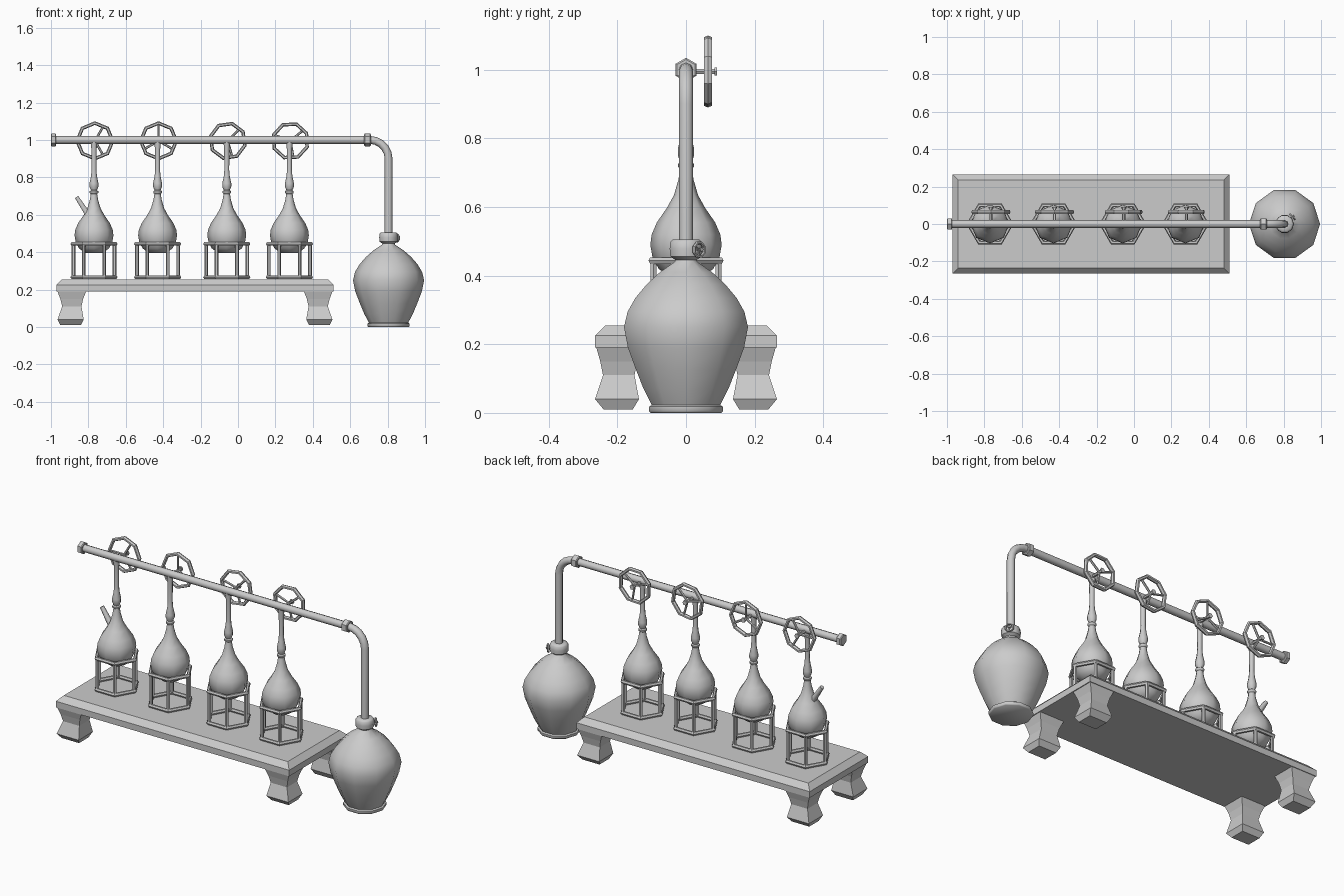
import bpy, bmesh
from math import radians, sin, cos, pi
from mathutils import Vector, Matrix

if "Cube" in bpy.data.objects:
    bpy.data.objects.remove(bpy.data.objects["Cube"])


def finish(name, bm, angle=None, mat=None):
    bmesh.ops.recalc_face_normals(bm, faces=bm.faces)
    me = bpy.data.meshes.new(name)
    bm.to_mesh(me)
    bm.free()
    if angle:
        me.shade_smooth()
        me.set_sharp_from_angle(angle=radians(angle))
    ob = bpy.data.objects.new(name, me)
    bpy.context.collection.objects.link(ob)
    if mat:
        ob.matrix_world = mat
    return ob


def loft(bm, rings):
    """Skin a list of equal-length point rings and cap both ends."""
    vs = [[bm.verts.new(p) for p in r] for r in rings]
    n = len(vs[0])
    for a, b in zip(vs, vs[1:]):
        for i in range(n):
            j = (i + 1) % n
            bm.faces.new((a[i], a[j], b[j], b[i]))
    bm.faces.new(vs[0][::-1])
    bm.faces.new(vs[-1])


def circle(r, z, n):
    return [Vector((r * cos(2 * pi * i / n), r * sin(2 * pi * i / n), z)) for i in range(n)]


def lathe(name, profile, n, loc, angle=50):
    bm = bmesh.new()
    loft(bm, [circle(r, z, n) for r, z in profile])
    return finish(name, bm, angle, Matrix.Translation(loc))


def rod(bm, p, q, r1, r2=None, n=6):
    p, q = Vector(p), Vector(q)
    rot = (q - p).to_track_quat('Z', 'Y').to_matrix()
    loft(bm, [[c + rot @ v for v in circle(r, 0, n)]
              for c, r in ((p, r1), (q, r1 if r2 is None else r2))])


def hoop(bm, R, t, z, n, spin=0, h=None, m=6):
    """Polygonal ring lying in the local xy plane."""
    h = h or t
    g = [[bm.verts.new(((R + t * cos(2 * pi * j / m)) * cos(spin + 2 * pi * i / n),
                        (R + t * cos(2 * pi * j / m)) * sin(spin + 2 * pi * i / n),
                        z + h * sin(2 * pi * j / m))) for j in range(m)] for i in range(n)]
    for i in range(n):
        for j in range(m):
            k, l = (i + 1) % n, (j + 1) % m
            bm.faces.new((g[i][j], g[k][j], g[k][l], g[i][l]))


def valve(name, loc, direction, R, t, reach, spin):
    """Hand wheel: rim, three spokes, stem and end nut, facing `direction`."""
    bm = bmesh.new()
    hoop(bm, R, t, reach, 8, spin, t * 1.3)
    for k in range(3):
        a = spin + 2 * pi * k / 3
        rod(bm, (0, 0, reach), (R * cos(a), R * sin(a), reach), t * 0.65)
    rod(bm, (0, 0, 0), (0, 0, reach + t * 2), t * 0.85)
    rod(bm, (0, 0, reach + t * 1.9), (0, 0, reach + t * 2.7), t * 1.4)
    rot = Vector(direction).to_track_quat('Z', 'Y').to_matrix().to_4x4()
    return finish(name, bm, 40, Matrix.Translation(loc) @ rot)


def boxes(name, sections, mx=False, my=False):
    """Loft rectangles (z, x0, x1, y0, y1), optionally mirrored across the bench centre."""
    bm = bmesh.new()
    fx = (lambda x: -0.46 - x) if mx else (lambda x: x)
    s = -1 if my else 1
    loft(bm, [[Vector((fx(x), s * y, z)) for x, y in ((a, c), (b, c), (b, d), (a, d))]
              for z, a, b, c, d in sections])
    return finish(name, bm)


# Bench: chamfered slab and four waisted legs
boxes("bench_top", [(0.19, -0.97, 0.51, -0.265, 0.265),
                    (0.225, -0.97, 0.51, -0.265, 0.265),
                    (0.255, -0.94, 0.48, -0.235, 0.235)])
leg = [(0.01, -0.95, -0.84, -0.24, -0.155), (0.04, -0.965, -0.825, -0.265, -0.137),
       (0.11, -0.94, -0.837, -0.242, -0.15), (0.15, -0.95, -0.828, -0.25, -0.142),
       (0.2, -0.969, -0.808, -0.264, -0.125)]
for mx in (0, 1):
    for my in (0, 1):
        boxes(f"bench_leg_{('left', 'right')[mx]}_{('front', 'back')[my]}", leg, mx, my)

# Four flasks with hexagonal stands and hand wheels
flask = [(0.045, 0.395), (0.08, 0.42), (0.098, 0.455), (0.104, 0.49), (0.1, 0.52), (0.085, 0.555),
         (0.056, 0.597), (0.035, 0.635), (0.022, 0.68), (0.017, 0.712), (0.023, 0.717),
         (0.023, 0.726), (0.016, 0.731), (0.024, 0.75), (0.024, 0.768), (0.016, 0.805),
         (0.013, 0.84), (0.014, 0.95), (0.018, 0.99)]
wheel_spin = [0, pi / 2, 0.25, 0.35]
for i, x in enumerate((-0.77, -0.43, -0.06, 0.275)):
    lathe(f"flask_{i + 1}", flask, 8, (x, 0, 0))
    bm = bmesh.new()
    hoop(bm, 0.115, 0.011, 0.444, 6)
    hoop(bm, 0.115, 0.011, 0.266, 6)
    for p in circle(0.11, 0, 6):
        rod(bm, p + Vector((0, 0, 0.262)), p + Vector((0, 0, 0.444)), 0.01)
    finish(f"flask_stand_{i + 1}", bm, 40, Matrix.Translation((x, 0, 0)))
    valve(f"flask_valve_{i + 1}", (x + 0.005, 0, 0.995), (0, 1, 0), 0.095, 0.01, 0.064, wheel_spin[i])

# Spout on the first flask
bm = bmesh.new()
rod(bm, (-0.785, 0, 0.575), (-0.863, 0, 0.695), 0.019, 0.012)
finish("flask_spout", bm, 65)

# Collecting pipe with elbow, swept along its path
path = [(-0.99, 1.0), (0.69, 1.0)]
path += [(0.705 + 0.1 * sin(radians(a)), 0.9 + 0.1 * cos(radians(a))) for a in range(0, 91, 18)]
path += [(0.805, 0.49)]
bm = bmesh.new()
rings = []
for i, (x, z) in enumerate(path):
    a, b = path[max(i - 1, 0)], path[min(i + 1, len(path) - 1)]
    tan = Vector((b[0] - a[0], 0, b[1] - a[1])).normalized()
    if i == 1 or i == 2:
        tan = Vector((1, 0, 0))
    out = Vector((0, 1, 0)).cross(tan)
    rings.append([Vector((x, 0, z)) + v.x * out + v.y * Vector((0, 1, 0))
                  for v in circle(0.021, 0, 8)])
loft(bm, rings)
finish("collecting_pipe", bm, 50)

# Hexagonal end cap and union nut
for name, x0, x1 in (("pipe_end_cap", -1.0, -0.972), ("pipe_union_nut", 0.675, 0.71)):
    bm = bmesh.new()
    loft(bm, [[Vector((x, p.y, 1.0 + p.x)) for p in circle(r, 0, 6)]
              for x, r in ((x0, 0.03), (x0 + 0.004, 0.035), (x1 - 0.004, 0.035), (x1, 0.03))])
    finish(name, bm)

# Receiving jar with its small tap
jar = [(0.108, 0.0), (0.113, 0.005), (0.113, 0.018), (0.105, 0.023), (0.13, 0.07), (0.153, 0.125),
       (0.178, 0.19), (0.19, 0.25), (0.179, 0.295), (0.155, 0.335), (0.12, 0.375), (0.08, 0.41),
       (0.035, 0.44), (0.033, 0.446), (0.048, 0.456), (0.05, 0.478), (0.048, 0.498), (0.04, 0.506),
       (0.018, 0.506)]
lathe("receiving_jar", jar, 10, (0.805, 0, 0))
valve("jar_tap", (0.805, 0, 0.476), (0.74, 0.67, 0), 0.021, 0.0045, 0.057, 0.4)
